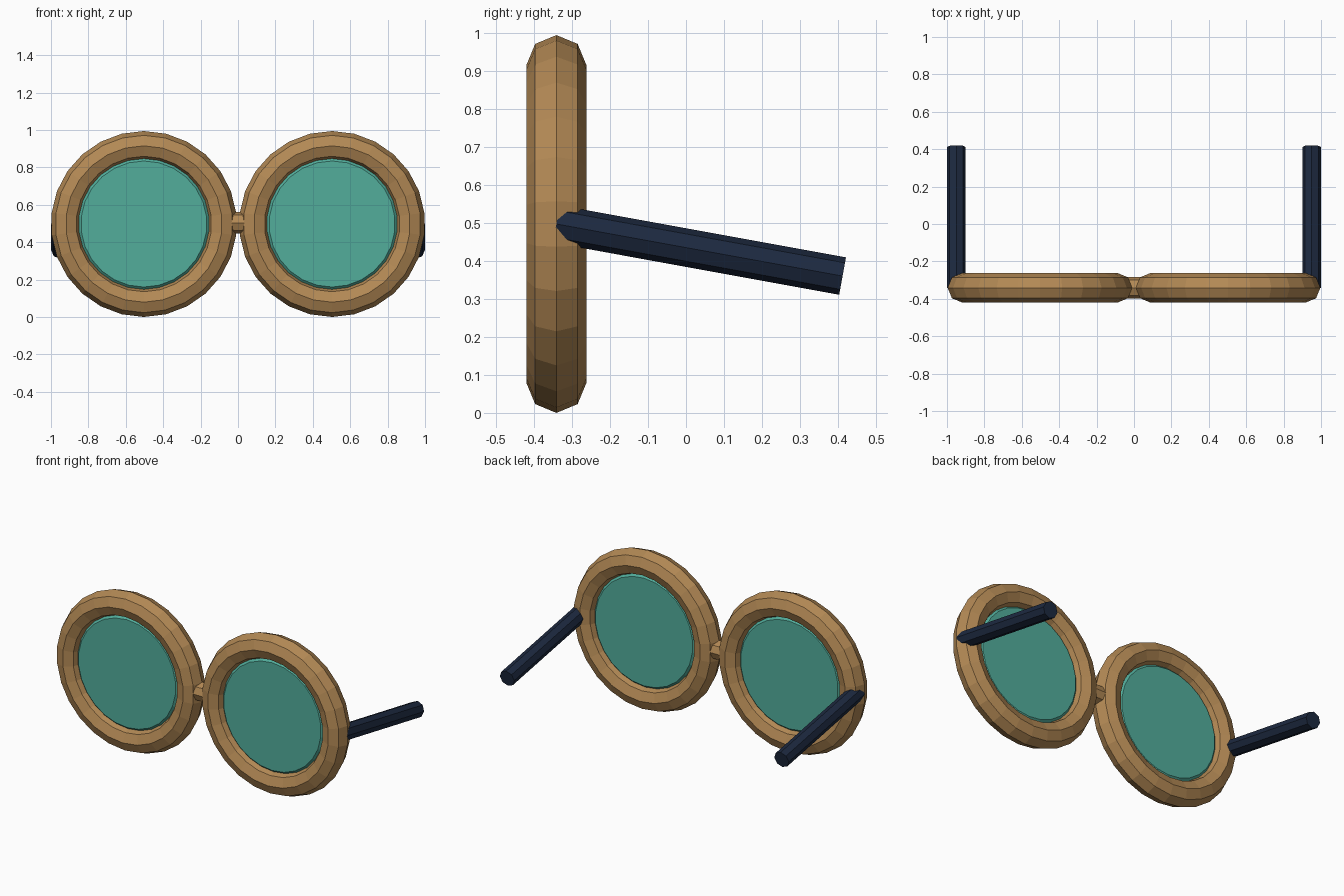
import bpy, bmesh
from math import sin, cos, pi, radians
from mathutils import Matrix, Vector

if "Cube" in bpy.data.objects:
    bpy.data.objects.remove(bpy.data.objects["Cube"])

SEGS = 26                 # segments around each lens
CX, CY, CZ = 0.503, -0.341, 0.497
RING, TUBE = 0.418, 0.079


def material(name, color):
    m = bpy.data.materials.new(name)
    m.diffuse_color = color
    m.use_nodes = True
    m.node_tree.nodes["Principled BSDF"].inputs["Base Color"].default_value = m.diffuse_color
    return m


WOOD = material("wood", (0.45, 0.25, 0.09, 1))
TEAL = material("tinted_lens", (0.084, 0.42, 0.33, 0.9))
NAVY = material("navy", (0.012, 0.022, 0.05, 1))


def finish(name, bm, mat):
    bmesh.ops.recalc_face_normals(bm, faces=bm.faces)
    mesh = bpy.data.meshes.new(name)
    bm.to_mesh(mesh)
    bm.free()
    mesh.materials.append(mat)
    ob = bpy.data.objects.new(name, mesh)
    bpy.context.collection.objects.link(ob)
    return ob


def lathe(name, profile, center, mat, closed):
    """Turn (radius, y) points around the y axis, with a vertex at top."""
    bm = bmesh.new()
    rings = []
    for r, y in profile:
        rings.append([bm.verts.new(Vector(center) + Vector(
            (r * sin(2 * pi * i / SEGS), y, r * cos(2 * pi * i / SEGS))))
            for i in range(SEGS)])
    pairs = list(zip(rings, rings[1:]))
    if closed:
        pairs.append((rings[-1], rings[0]))
    else:
        bm.faces.new(rings[0])
        bm.faces.new(rings[-1])
    for a, b in pairs:
        for i in range(SEGS):
            j = (i + 1) % SEGS
            bm.faces.new((a[i], a[j], b[j], b[i]))
    return finish(name, bm, mat)


def rod(name, start, end, radius, sides, mat):
    """Straight capped rod between two points."""
    start, end = Vector(start), Vector(end)
    axis = end - start
    bm = bmesh.new()
    bmesh.ops.create_cone(
        bm, cap_ends=True, segments=sides, radius1=radius, radius2=radius,
        depth=axis.length,
        matrix=Matrix.Translation((start + end) / 2)
        @ axis.to_track_quat('Z', 'Y').to_matrix().to_4x4())
    return finish(name, bm, mat)


tube = [(RING + TUBE * cos(k * pi / 4), TUBE * sin(k * pi / 4)) for k in range(8)]
disc = [(0.337, -0.038), (0.358, -0.017), (0.358, 0.017), (0.337, 0.038)]

for side, s in (("left", -1), ("right", 1)):
    # Round rim and its bevelled lens
    lathe(side + "_rim", tube, (s * CX, CY, CZ), WOOD, True)
    lathe(side + "_lens", disc, (s * CX, CY, CZ), TEAL, False)
    # Side arm sloping down towards the back
    rod(side + "_arm", (s * 0.95, -0.341, 0.497), (s * 0.95, 0.412, 0.36),
        0.05, 8, NAVY)

# Bridge between the rims
rod("bridge", (-0.06, CY, 0.503), (0.06, CY, 0.503), 0.058, 8, WOOD)
